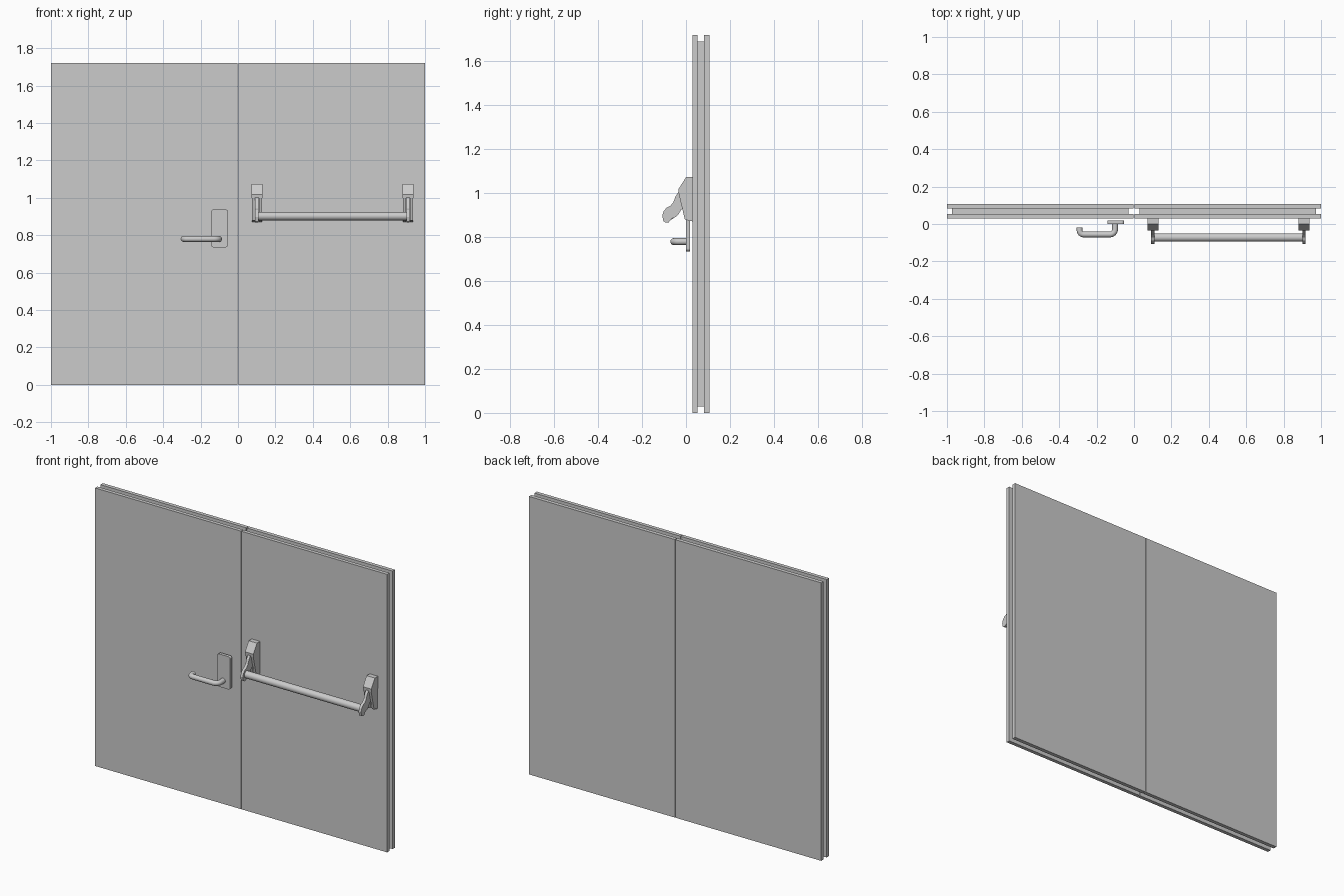
import bpy, bmesh, math

if "Cube" in bpy.data.objects:
    bpy.data.objects.remove(bpy.data.objects["Cube"])


def finish(bm, name, smooth=False):
    bmesh.ops.recalc_face_normals(bm, faces=bm.faces)
    mesh = bpy.data.meshes.new(name)
    bm.to_mesh(mesh)
    bm.free()
    obj = bpy.data.objects.new(name, mesh)
    bpy.context.collection.objects.link(obj)
    if smooth:
        bpy.ops.object.select_all(action='DESELECT')
        obj.select_set(True)
        bpy.context.view_layer.objects.active = obj
        bpy.ops.object.shade_smooth_by_angle(angle=math.radians(40))
    return obj


def prism(name, points, offset):
    """Extrude a closed 3D outline along an offset."""
    bm = bmesh.new()
    face = bm.faces.new([bm.verts.new(p) for p in points])
    ext = bmesh.ops.extrude_face_region(bm, geom=[face], use_keep_orig=True)
    verts = [g for g in ext['geom'] if isinstance(g, bmesh.types.BMVert)]
    bmesh.ops.translate(bm, verts=verts, vec=offset)
    return finish(bm, name)


def box(name, x0, x1, y0, y1, z0, z1):
    return prism(name, [(x0, y0, z0), (x1, y0, z0), (x1, y0, z1), (x0, y0, z1)],
                 (0, y1 - y0, 0))


def side_profile(name, yz, x0, x1):
    return prism(name, [(x0, y, z) for y, z in yz], (x1 - x0, 0, 0))


def tube(name, path, radius, sides=20):
    """Sweep a round section along a path lying in a horizontal plane."""
    bm = bmesh.new()
    rings = []
    for i, (x, y, z) in enumerate(path):
        a, b = path[max(i - 1, 0)], path[min(i + 1, len(path) - 1)]
        dx, dy = b[0] - a[0], b[1] - a[1]
        n = math.hypot(dx, dy)
        nx, ny = -dy / n, dx / n
        ring = []
        for k in range(sides):
            t = 2 * math.pi * k / sides
            c = radius * math.cos(t)
            ring.append(bm.verts.new((x + nx * c, y + ny * c, z + radius * math.sin(t))))
        rings.append(ring)
    for r, s in zip(rings, rings[1:]):
        for k in range(sides):
            j = (k + 1) % sides
            bm.faces.new((r[k], r[j], s[j], s[k]))
    bm.faces.new(rings[0])
    bm.faces.new(rings[-1])
    return finish(bm, name, True)


def arc(cx, cy, r, a0, a1, steps=6):
    angles = [math.radians(a0 + (a1 - a0) * i / steps) for i in range(steps + 1)]
    return [(cx + r * math.cos(a), cy + r * math.sin(a)) for a in angles]


# Door leaves: two skins around a recessed core
for side, x0, x1 in (("left", -1, -0.002), ("right", 0.002, 1)):
    box(side + "_door_front_skin", x0, x1, 0.03, 0.053, 0, 1.72)
    box(side + "_door_core", x0 + 0.028, x1 - 0.028, 0.053, 0.083, 0.028, 1.692)
    box(side + "_door_back_skin", x0, x1, 0.083, 0.107, 0, 1.72)

# Rounded backplate of the lever handle
r = 0.014
px0, px1, pz0, pz1 = -0.143, -0.053, 0.735, 0.938
outline = (arc(px1 - r, pz1 - r, r, 0, 90) + arc(px0 + r, pz1 - r, r, 90, 180)
           + arc(px0 + r, pz0 + r, r, 180, 270) + arc(px1 - r, pz0 + r, r, 270, 360))
prism("handle_plate", [(x, -0.001, z) for x, z in outline], (0, 0.019, 0))

# Lever with a bend at the spindle and a return at the tip
path = ([(-0.101, 0.003)] + arc(-0.129, -0.028, 0.028, 0, -90)
        + arc(-0.269, -0.034, 0.022, -90, -180) + [(-0.291, -0.02)])
tube("handle_lever", [(x, y, 0.78) for x, y in path], 0.0155)

# Panic bar brackets, mirrored about the bar's middle
MID = 0.505
cap = [(0.03, 1.073), (0.0, 1.073), (-0.035, 1.018), (-0.033, 0.998), (0.03, 0.998)]
cheek = [(0.03, 0.998), (-0.033, 0.998), (-0.022, 0.95), (-0.005, 0.88), (0.03, 0.872)]
arm = [(0.01, 1.0), (-0.036, 1.003), (-0.048, 0.985), (-0.058, 0.958), (-0.072, 0.942),
       (-0.088, 0.935), (-0.102, 0.918), (-0.108, 0.898), (-0.103, 0.873), (-0.093, 0.867),
       (-0.078, 0.868), (-0.066, 0.885), (-0.05, 0.89), (-0.035, 0.903), (-0.022, 0.925),
       (0.0, 0.935)]
for side, s in (("left", -1), ("right", 1)):
    def at(d):
        return MID + s * d
    side_profile(side + "_bracket_cap", cap, at(0.375), at(0.432))
    side_profile(side + "_bracket_outer_cheek", cheek, at(0.415), at(0.430))
    side_profile(side + "_bracket_inner_cheek", cheek, at(0.377), at(0.392))
    xa, xb = sorted((at(0.377), at(0.430)))
    box(side + "_bracket_back", xa, xb, 0.012, 0.03, 0.876, 0.998)
    side_profile(side + "_bar_arm", arm, at(0.396), at(0.413))

# Push bar between the arms
tube("push_bar", [(MID - 0.398, -0.072, 0.902), (MID + 0.398, -0.072, 0.902)], 0.022, 24)
